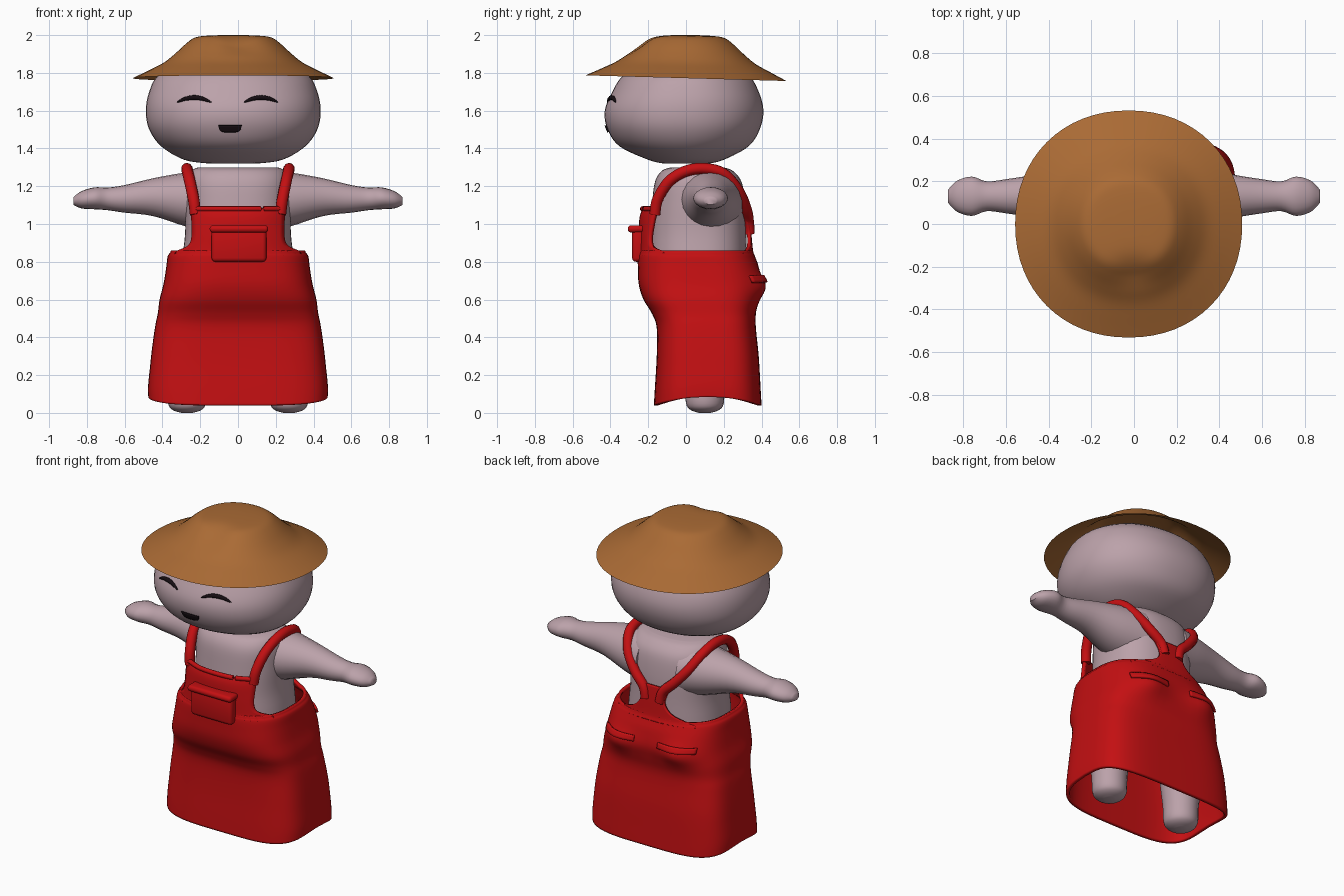
import bpy, bmesh, math
from mathutils import Vector

if "Cube" in bpy.data.objects:
    bpy.data.objects.remove(bpy.data.objects["Cube"], do_unlink=True)


def material(name, rgb):
    m = bpy.data.materials.new(name)
    m.use_nodes = True
    m.diffuse_color = (*rgb, 1)
    bsdf = m.node_tree.nodes["Principled BSDF"]
    bsdf.inputs["Base Color"].default_value = (*rgb, 1)
    bsdf.inputs["Roughness"].default_value = 0.8
    return m


SKIN = material("skin", (0.50, 0.36, 0.40))
RED = material("red cloth", (0.55, 0.005, 0.006))
STRAW = material("straw brown", (0.40, 0.145, 0.035))
BLACK = material("black", (0.008, 0.004, 0.006))


def dense(table, k=5):
    """Smooth (Catmull-Rom) resampling of a short station table."""
    out = []
    for i in range(len(table) - 1):
        p = [table[max(0, min(len(table) - 1, i + d))] for d in (-1, 0, 1, 2)]
        for s in range(k):
            t = s / k
            out.append([b + 0.5 * t * (c - a + t * (2 * a - 5 * b + 4 * c - d + t * (3 * (b - c) + d - a)))
                        for a, b, c, d in zip(*p)])
    return out + [list(table[-1])]


def at(table, z):
    """Linear lookup of a station by its first value."""
    for p, q in zip(table, table[1:]):
        if z <= q[0]:
            t = max(0, (z - p[0]) / (q[0] - p[0]))
            return [a + t * (b - a) for a, b in zip(p, q)]
    return table[-1]


def oval(a, y0, y1, n, count=48, cx=0):
    """Superellipse outline as (x, y) pairs."""
    pts = []
    for i in range(count):
        t = 2 * math.pi * i / count
        c, s = math.cos(t), math.sin(t)
        pts.append((cx + a * math.copysign(abs(c) ** (2 / n), c),
                    (y0 + y1) / 2 + (y1 - y0) / 2 * math.copysign(abs(s) ** (2 / n), s)))
    return pts


def surface_y(table, x, z, side):
    """Depth of an oval loft's front (-1) or back (+1) at x, z."""
    _, a, y0, y1, n = at(table, z)
    return (y0 + y1) / 2 + side * (y1 - y0) / 2 * max(0, 1 - min(1, abs(x) / a) ** n) ** (1 / n)


def finish(name, bm, mat, thickness=0, offset=-1):
    me = bpy.data.meshes.new(name)
    bm.to_mesh(me)
    bm.free()
    ob = bpy.data.objects.new(name, me)
    bpy.context.collection.objects.link(ob)
    me.materials.append(mat)
    if thickness:
        mod = ob.modifiers.new("thickness", "SOLIDIFY")
        mod.thickness, mod.offset = thickness, offset
    bpy.ops.object.select_all(action="DESELECT")
    bpy.context.view_layer.objects.active = ob
    ob.select_set(True)
    bpy.ops.object.shade_smooth_by_angle(angle=math.radians(50))
    return ob


def loft(name, rings, mat, bottom=True, top=True, **kw):
    bm = bmesh.new()
    vs = [[bm.verts.new(p) for p in r] for r in rings]
    for lo, hi in zip(vs, vs[1:]):
        for j in range(len(lo)):
            k = (j + 1) % len(lo)
            bm.faces.new((lo[j], lo[k], hi[k], hi[j]))
    if bottom:
        bm.faces.new(vs[0][::-1])
    if top:
        bm.faces.new(vs[-1])
    if bottom and top:
        bmesh.ops.recalc_face_normals(bm, faces=bm.faces)
    return finish(name, bm, mat, **kw)


def patch(name, f, mat, nu=20, nv=16, **kw):
    bm = bmesh.new()
    vs = [[bm.verts.new(f(2 * i / nu - 1, j / nv)) for i in range(nu + 1)] for j in range(nv + 1)]
    for j in range(nv):
        for i in range(nu):
            bm.faces.new((vs[j][i], vs[j][i + 1], vs[j + 1][i + 1], vs[j + 1][i]))
    return finish(name, bm, mat, **kw)


def tube(name, pts, radius, mat, taper=False):
    """Round tube swept along a smooth path."""
    path = [Vector(p) for p in dense(pts, 8)]
    rings = []
    for i, p in enumerate(path):
        d = (path[min(i + 1, len(path) - 1)] - path[max(i - 1, 0)]).normalized()
        u = d.cross(Vector((1, 0.3, 0))).normalized()
        w = d.cross(u)
        r = radius * (max(0.2, math.sin(math.pi * i / (len(path) - 1)) ** 0.6) if taper else 1)
        rings.append([p + r * (u * math.cos(k * math.pi / 5) + w * math.sin(k * math.pi / 5)) for k in range(10)])
    return loft(name, rings, mat)


def box(name, lo, hi, mat, bevel):
    bm = bmesh.new()
    bmesh.ops.create_cube(bm, size=1)
    for v in bm.verts:
        v.co = [(a + b) / 2 + c * (b - a) for a, b, c in zip(lo, hi, v.co)]
    bmesh.ops.bevel(bm, geom=bm.edges[:], offset=bevel, segments=3, profile=0.5, affect="EDGES")
    return finish(name, bm, mat)


# Head: stations are z, half width, front, back, squareness
HEAD = dense([(1.32, 0.13, -0.12, 0.12, 2), (1.34, 0.26, -0.20, 0.20, 2), (1.41, 0.38, -0.35, 0.33, 2.1),
              (1.50, 0.445, -0.415, 0.39, 2.2), (1.60, 0.463, -0.43, 0.41, 2.2), (1.70, 0.445, -0.39, 0.385, 2.2),
              (1.79, 0.395, -0.33, 0.33, 2.1), (1.88, 0.25, -0.2, 0.2, 2)])
loft("head", [[(x, y, z) for x, y in oval(a, f, b, n, cx=-0.025)] for z, a, f, b, n in HEAD], SKIN)


def face_y(x, z):
    return surface_y(HEAD, x + 0.025, z, -1)


# Closed eyes and mouth
for side, cx in (("right", -0.232), ("left", 0.122)):
    pts = [(cx + 0.09 * t, 0, 1.645 + 0.024 * (1 - t * t)) for t in (-1, -0.5, 0, 0.5, 1)]
    tube(side + "_eye", [(x, face_y(x, z) - 0.002, z) for x, _, z in pts], 0.013, BLACK, True)


def mouth(u, v):
    x = -0.042 + 0.062 * u
    z = 1.522 - 0.036 * v * (1 - abs(u) ** 4) ** 0.5
    return x, face_y(x, z) - 0.004, z


patch("mouth", mouth, BLACK, nv=4, thickness=0.008, offset=0)

# Hat: brim radius and height, tipped slightly to the back, dented in front
rings = []
for r, z in dense([(0.532, 1.772), (0.45, 1.812), (0.37, 1.853), (0.31, 1.90), (0.25, 1.955), (0.205, 1.986),
                   (0.15, 1.996), (0.06, 2.0)], 4):
    rings.append([(x, y, z - 0.028 * y * (r / 0.53) - 0.03 * math.exp(-(x / 0.1) ** 2 - ((y + 0.23) / 0.07) ** 2))
                  for x, y in oval(r, -r, r, 2.12, 64, -0.025)])
loft("straw_hat", rings, STRAW, bottom=False)

# Torso
TORSO = dense([(0.45, 0.30, -0.12, 0.30, 2.4), (0.75, 0.30, -0.19, 0.32, 2.4), (0.95, 0.28, -0.19, 0.32, 2.4),
               (1.10, 0.28, -0.18, 0.315, 2.4), (1.22, 0.275, -0.165, 0.295, 2.4), (1.28, 0.25, -0.13, 0.25, 2.3),
               (1.30, 0.21, -0.08, 0.20, 2.2)])
loft("torso", [[(x, y, z) for x, y in oval(*s)] for z, *s in TORSO], SKIN)

# Arms: x, centre height, half height, half depth; legs: z, radius
ARM = dense([(0.14, 1.12, 0.165, 0.18), (0.28, 1.13, 0.142, 0.15), (0.45, 1.142, 0.10, 0.105),
             (0.60, 1.133, 0.073, 0.08), (0.69, 1.133, 0.06, 0.07), (0.76, 1.136, 0.058, 0.092),
             (0.83, 1.128, 0.045, 0.072), (0.872, 1.122, 0.02, 0.03)], 4)
LEG = dense([(0, 0.03), (0.015, 0.075), (0.05, 0.1), (0.15, 0.105), (0.35, 0.125), (0.55, 0.13)], 4)
for name, s in (("left", 1), ("right", -1)):
    loft(name + "_arm", [[(s * x, 0.13 + y, cz + z) for y, z in oval(ry, -rz, rz, 2, 20)]
                         for x, cz, rz, ry in ARM], SKIN)
    loft(name + "_leg", [[(s * 0.27 + x, 0.1 + y, z) for x, y in oval(r, -r, r, 2, 20)] for z, r in LEG], SKIN)

# Dress
DRESS = dense([(0.04, 0.475, -0.17, 0.40, 4), (0.13, 0.475, -0.165, 0.395, 4), (0.30, 0.46, -0.155, 0.385, 4),
               (0.45, 0.44, -0.155, 0.37, 3.8), (0.525, 0.425, -0.18, 0.37, 3.6), (0.60, 0.415, -0.225, 0.385, 3.4),
               (0.68, 0.395, -0.25, 0.395, 3.2), (0.77, 0.38, -0.255, 0.385, 3), (0.83, 0.372, -0.255, 0.365, 2.8),
               (0.86, 0.355, -0.25, 0.355, 2.7), (0.96, 0.34, -0.25, 0.345, 2.5), (1.04, 0.33, -0.245, 0.335, 2.4),
               (1.09, 0.33, -0.225, 0.325, 2.4)])


def seat(x, z):
    """Extra fullness behind each hip."""
    return 0.04 * math.exp(-((abs(x) - 0.21) / 0.11) ** 2 - ((z - 0.67) / 0.07) ** 2)


rings = []
for z, a, f, b, n in DRESS:
    if z > 0.865:
        break
    ring = []
    for x, y in oval(a, f, b, n, 72):
        k = (2 * y - f - b) / (b - f)
        lift = 0.045 * (1 - k * k) * max(0, 1 - (z - 0.04) / 0.2)
        ring.append((x, y + max(0, k) * seat(x, z), z + lift))
    rings.append(ring)
loft("skirt", rings, RED, bottom=False, top=False, thickness=0.02)


# Bib and back yoke follow the dress surface, with their own width by height
def panel(widths, side):
    table = dense(widths)

    def f(u, v):
        z = table[0][0] + v * (table[-1][0] - table[0][0])
        x = side * -u * at(table, z)[1]
        return x, surface_y(DRESS, x, z, side), z
    return f


patch("bib", panel([(0.83, 0.345), (0.86, 0.32), (0.885, 0.265), (0.93, 0.247), (1.0, 0.247), (1.085, 0.25)], -1),
      RED, nv=24, thickness=0.02, offset=-1)
patch("back_yoke", panel([(0.83, 0.31), (0.86, 0.22), (0.89, 0.13), (0.94, 0.085), (0.99, 0.09), (1.04, 0.115)], 1),
      RED, nv=24, thickness=0.02, offset=-1)
tube("bib_hem", [(x, surface_y(DRESS, x, 1.08, -1), 1.08) for x in (-0.23, -0.12, 0, 0.12, 0.23)], 0.014, RED)

# Shoulder straps
for name, s in (("left", 1), ("right", -1)):
    tube(name + "_strap", [(s * x, y, z) for x, y, z in (
        (0.225, -0.165, 1.05), (0.235, -0.15, 1.13), (0.255, -0.09, 1.225), (0.268, 0.0, 1.28), (0.27, 0.1, 1.293),
        (0.26, 0.2, 1.265), (0.215, 0.275, 1.18), (0.14, 0.315, 1.09), (0.07, 0.33, 1.02), (0.05, 0.335, 0.95))],
         0.03, RED)

# Front pocket and its flap
box("front_pocket", (-0.14, -0.285, 0.80), (0.15, -0.22, 0.975), RED, 0.02)
box("front_pocket_flap", (-0.15, -0.308, 0.955), (0.16, -0.22, 0.993), RED, 0.017)

# Back pocket bands
for name, s in (("left", 1), ("right", -1)):
    def band(u, v, s=s):
        x, z = s * (0.2 + 0.115 * u), 0.69 + 0.035 * v
        return x, surface_y(DRESS, x, z, 1) + seat(x, z) + 0.004, z
    patch(name + "_back_pocket_band", band, RED, nv=3, thickness=0.018, offset=0)
